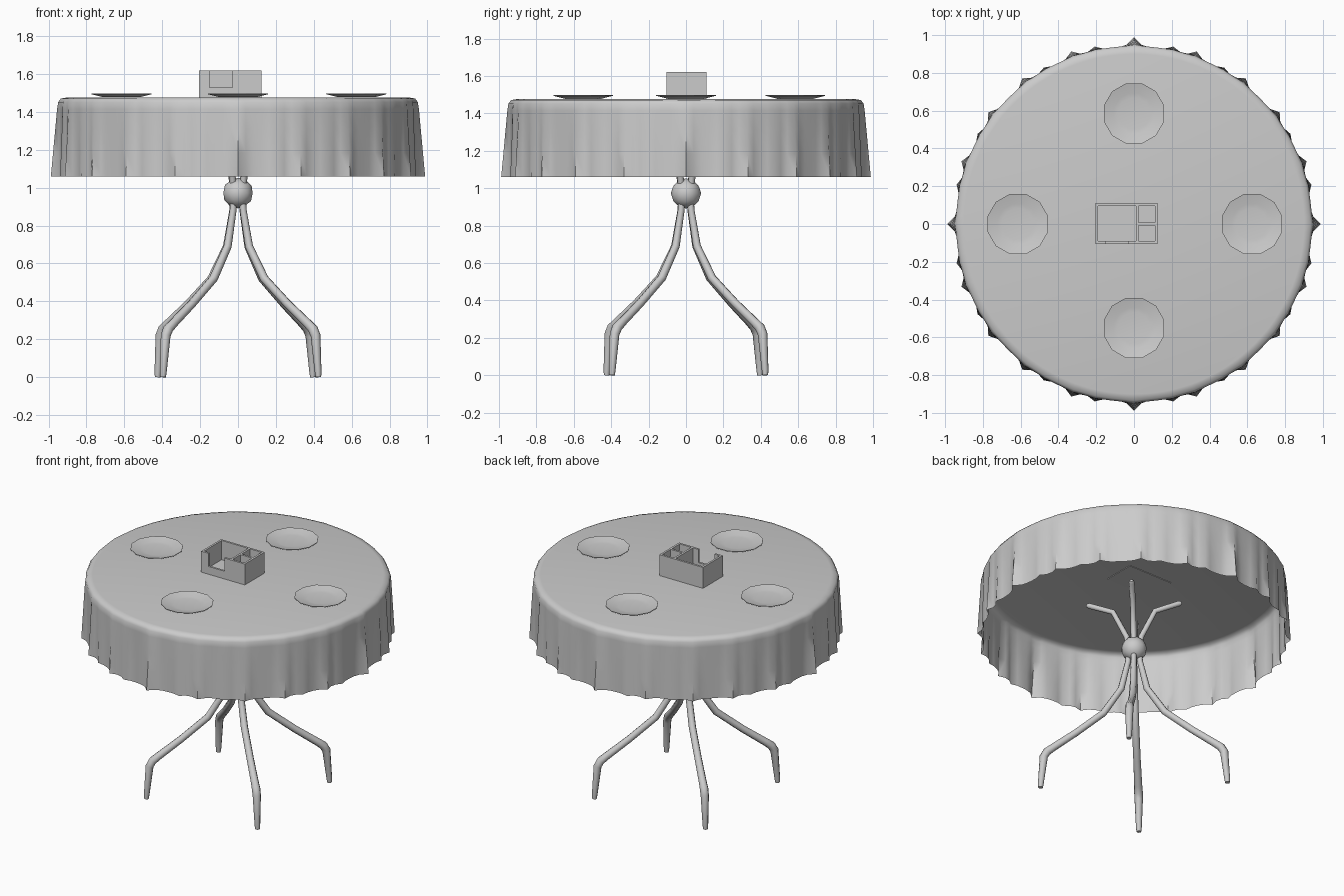
import bpy, bmesh
from math import sin, cos, pi, radians
from mathutils import Vector, Matrix

cube = bpy.data.objects.get("Cube")
if cube:
    bpy.data.objects.remove(cube, do_unlink=True)

grey = bpy.data.materials.new("plain_grey")
grey.use_nodes = True
COLOR = (0.6, 0.6, 0.6, 1)
grey.diffuse_color = COLOR
grey.node_tree.nodes["Principled BSDF"].inputs["Base Color"].default_value = COLOR


def finish(name, mesh, smooth_angle=None):
    """Link a mesh as a named object with the shared material."""
    obj = bpy.data.objects.new(name, mesh)
    bpy.context.collection.objects.link(obj)
    mesh.materials.clear()
    mesh.materials.append(grey)
    if smooth_angle:
        bpy.ops.object.select_all(action='DESELECT')
        obj.select_set(True)
        bpy.context.view_layer.objects.active = obj
        bpy.ops.object.shade_smooth_by_angle(angle=radians(smooth_angle))


def from_bmesh(name, bm, smooth_angle=None):
    bmesh.ops.recalc_face_normals(bm, faces=bm.faces)
    mesh = bpy.data.meshes.new(name)
    bm.to_mesh(mesh)
    bm.free()
    finish(name, mesh, smooth_angle)


def ring_surface(bm, rings):
    """Bridge successive rings of points; returns the vertex rings."""
    loops = [[bm.verts.new(p) for p in ring] for ring in rings]
    for a, b in zip(loops, loops[1:]):
        n = len(a)
        for i in range(n):
            j = (i + 1) % n
            bm.faces.new((a[i], a[j], b[j], b[i]))
    return loops


# Tablecloth: flat top with a skirt whose folds grow towards the hem
TOP, HEM, SEG = 1.477, 1.06, 144
FOLDS = [(0, .05), (12.5, .024), (20, .034), (30, .018), (37.5, .034),
         (52.5, .034), (60, .018), (70, .034), (77.5, .024)]


def fold(deg):
    total = 0
    for angle, height in FOLDS:
        d = (deg - angle + 45) % 90 - 45
        total += height * max(0, 1 - abs(d) / 3.2)
    return total


def cloth_ring(radius, z, amount):
    points = []
    for i in range(SEG):
        a = 2 * pi * i / SEG
        r = radius + amount * fold(360 * i / SEG)
        points.append((r * cos(a), r * sin(a), z))
    return points


bm = bmesh.new()
rings = [cloth_ring(.9, TOP, 0), cloth_ring(.93, TOP - .006, .1),
         cloth_ring(.942, TOP - .025, .15)]
for t in (.15, .4, .7, 1):
    rings.append(cloth_ring(.942 - .004 * t, TOP + (HEM - TOP) * t, .15 + .85 * t))
loops = ring_surface(bm, rings)
bm.faces.new(loops[0])
from_bmesh("tablecloth", bm, 50)

# Plates: thin shallow dishes with a flat well
PLATE = [(.085, .004), (.11, .007), (.165, .02), (.165, .017), (.1, .001)]
for name, x, y in (("left_plate", .625, 0), ("right_plate", -.615, 0),
                   ("back_plate", 0, .585), ("front_plate", 0, -.55)):
    bm = bmesh.new()
    rings = []
    for r, z in PLATE:
        rings.append([(x + r * cos((i + .5) * pi / 6), y + r * sin((i + .5) * pi / 6),
                       TOP + z) for i in range(12)])
    loops = ring_surface(bm, rings)
    bm.faces.new(loops[0])
    bm.faces.new(loops[-1])
    from_bmesh(name, bm, 25)

# Caddy: open box with one large bay, two small bays and a notched front
X0, X1, Y0, Y1, W, LID = -.205, .125, -.105, .11, .014, 1.62


def box(bm, x0, x1, y0, y1, z0, z1):
    size = Matrix.Diagonal((x1 - x0, y1 - y0, z1 - z0, 1))
    mid = Vector((x0 + x1, y0 + y1, z0 + z1)) / 2
    bmesh.ops.create_cube(bm, size=1, matrix=Matrix.Translation(mid) @ size)


bm = bmesh.new()
box(bm, X0, X1, Y0, Y1, TOP - .004, TOP + .012)
box(bm, X0, X0 + W, Y0, Y1, TOP, LID)
box(bm, X1 - W, X1, Y0, Y1, TOP, LID)
box(bm, X0 + W, X1 - W, Y1 - W, Y1, TOP, LID)
box(bm, X0 + W, -.15, Y0, Y0 + W, TOP, LID)
box(bm, -.15, -.03, Y0, Y0 + W, TOP, 1.53)
box(bm, -.03, X1 - W, Y0, Y0 + W, TOP, LID)
box(bm, .01, .01 + W, Y0 + W, Y1 - W, TOP, LID)
box(bm, .01 + W, X1 - W, -.007, .007, TOP, LID)
from_bmesh("condiment_caddy", bm)

# Hub: ball where the legs meet
bm = bmesh.new()
bmesh.ops.create_icosphere(bm, subdivisions=2, radius=.081,
                           matrix=Matrix.Translation((0, 0, .972)))
from_bmesh("leg_hub", bm, 40)

# Legs: tapered bent tubes, as (distance from axis, height, thickness)
LEG = [(.58, .0, .015), (.578, .03, .018), (.56, .22, .026), (.54, .255, .027),
       (.5, .285, .025), (.36, .385, .023), (.19, .52, .023), (.08, .69, .021),
       (.038, .88, .018), (.03, .97, .018), (.045, 1.06, .018),
       (.13, 1.24, .018), (.28, 1.29, .018), (.295, 1.293, .01)]
for k, name in enumerate(("back_left_leg", "back_right_leg",
                          "front_right_leg", "front_left_leg")):
    a = radians(47 + 90 * k)
    curve = bpy.data.curves.new(name + "_path", 'CURVE')
    curve.dimensions = '3D'
    curve.bevel_depth = 1
    curve.bevel_resolution = 2
    curve.use_fill_caps = True
    spline = curve.splines.new('POLY')
    spline.points.add(len(LEG) - 1)
    for point, (r, z, thick) in zip(spline.points, LEG):
        point.co = (r * cos(a), r * sin(a), z, 1)
        point.radius = thick
    path = bpy.data.objects.new(name + "_path", curve)
    bpy.context.collection.objects.link(path)
    graph = bpy.context.evaluated_depsgraph_get()
    mesh = bpy.data.meshes.new_from_object(path.evaluated_get(graph))
    bpy.data.objects.remove(path, do_unlink=True)
    finish(name, mesh, 50)
